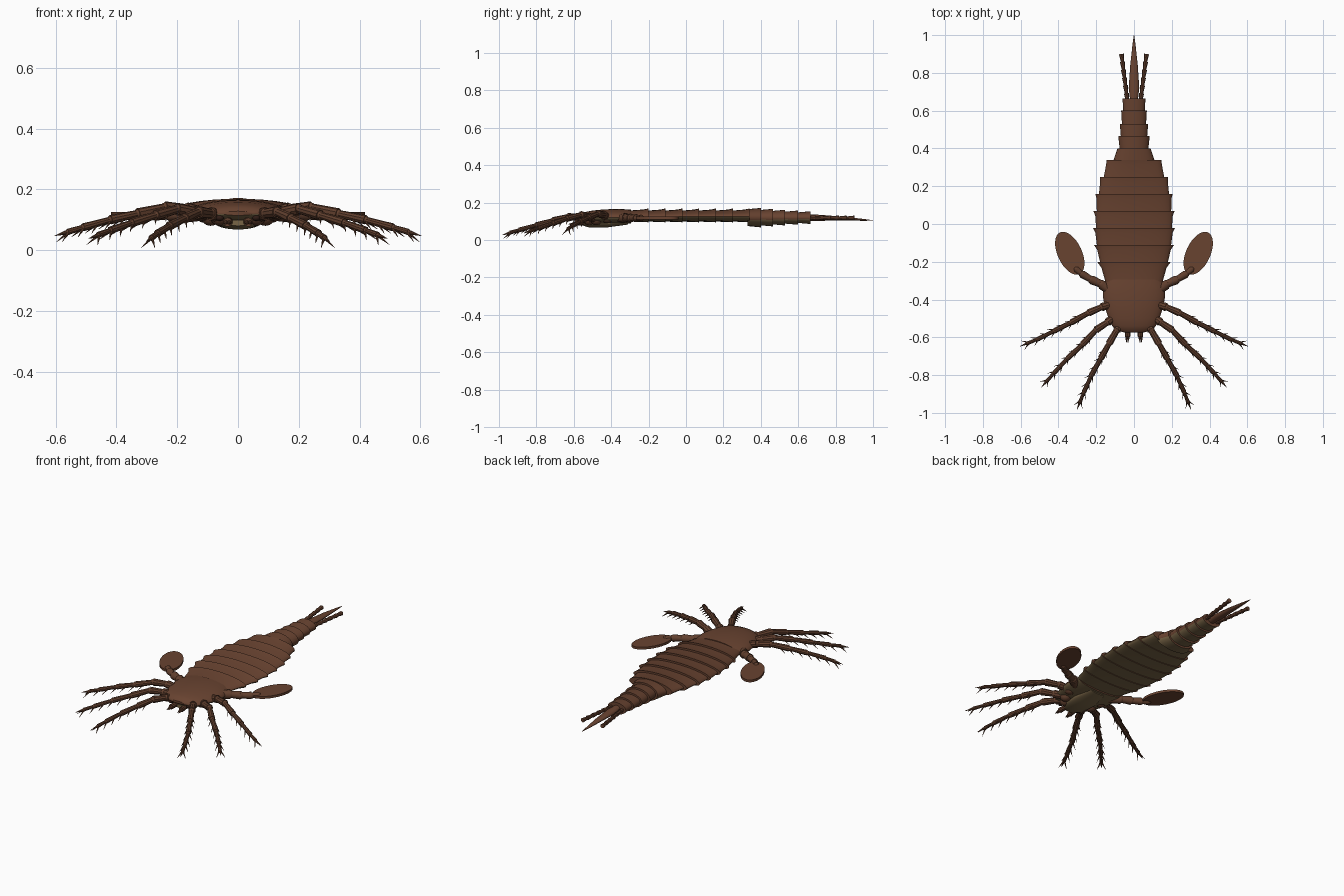
import bpy, bmesh, math
from mathutils import Vector, Matrix

if "Cube" in bpy.data.objects:
    bpy.data.objects.remove(bpy.data.objects["Cube"], do_unlink=True)


def material(name, rgb):
    m = bpy.data.materials.new(name)
    m.use_nodes = True
    m.diffuse_color = (*rgb, 1)
    bsdf = m.node_tree.nodes["Principled BSDF"]
    bsdf.inputs["Base Color"].default_value = (*rgb, 1)
    bsdf.inputs["Roughness"].default_value = 0.7
    return m


BROWN = material("shell brown", (0.14, 0.056, 0.03))
OLIVE = material("belly olive", (0.19, 0.13, 0.062))
LIMB = material("limb brown", (0.12, 0.05, 0.027))
DARK = material("eye dark brown", (0.03, 0.012, 0.008))
parts = []


def finish(name, bm, *mats):
    bmesh.ops.recalc_face_normals(bm, faces=bm.faces)
    mesh = bpy.data.meshes.new(name)
    bm.to_mesh(mesh)
    bm.free()
    for m in mats:
        mesh.materials.append(m)
    ob = bpy.data.objects.new(name, mesh)
    bpy.context.collection.objects.link(ob)
    parts.append(ob)
    return ob


def loft(name, rings, mats=(BROWN, OLIVE), sides=32):
    """Rings are (y, half width, centre z, height above, depth below)."""
    bm = bmesh.new()
    loops = []
    for y, w, z, up, down in rings:
        loop = []
        for i in range(sides):
            a = 2 * math.pi * i / sides
            s = math.sin(a)
            loop.append(bm.verts.new((w * math.cos(a), y, z + s * (up if s > 0 else down))))
        loops.append(loop)
    for a, b in zip(loops, loops[1:]):
        for i in range(sides):
            j = (i + 1) % sides
            bm.faces.new((a[i], a[j], b[j], b[i]))
    bm.faces.new(loops[0])
    bm.faces.new(loops[-1])
    bmesh.ops.recalc_face_normals(bm, faces=bm.faces)
    bm.normal_update()
    if len(mats) > 1:
        for f in bm.faces:
            f.material_index = int(f.normal.z < -0.3)
    return finish(name, bm, *mats)


def rod(bm, a, b, r1, r2, sides=10):
    """Tapered rod between two points."""
    a, b = Vector(a), Vector(b)
    d = b - a
    mat = Matrix.Translation((a + b) / 2) @ d.to_track_quat('Z', 'Y').to_matrix().to_4x4()
    bmesh.ops.create_cone(bm, cap_ends=True, segments=sides, radius1=r1,
                          radius2=r2, depth=d.length, matrix=mat)


def ball(bm, c, size, turn=0):
    mat = Matrix.Translation(c) @ Matrix.Rotation(turn, 4, 'Z') @ Matrix.Diagonal((*size, 1))
    bmesh.ops.create_uvsphere(bm, u_segments=20, v_segments=12, radius=1, matrix=mat)


# Head shield: domed and rounded at the front
head = []
for y, w, up in ((-0.575, 0.05, 0.008), (-0.565, 0.085, 0.02), (-0.54, 0.115, 0.03),
                 (-0.5, 0.135, 0.038), (-0.44, 0.155, 0.044), (-0.38, 0.165, 0.046),
                 (-0.33, 0.16, 0.045), (-0.295, 0.15, 0.043)):
    head.append((y, w, 0.12, up, up * 0.7))
loft("head_shield", head)

# Mouth plate under the head
loft("mouth_plate", [(-0.56, 0.03, 0.09, 0.01, 0.01), (-0.52, 0.065, 0.09, 0.01, 0.022),
                     (-0.42, 0.075, 0.09, 0.01, 0.022), (-0.31, 0.05, 0.095, 0.01, 0.012)], (OLIVE,))

# Overlapping body plates, each flaring towards the rear
back_edges = [(-0.2, 0.195), (-0.11, 0.213), (-0.02, 0.218), (0.07, 0.215),
              (0.16, 0.205), (0.25, 0.18), (0.34, 0.145)]
y0, w0 = -0.31, 0.165
for n, (y1, w1) in enumerate(back_edges, 1):
    wf = w0 - 0.018
    mid = wf + (w1 - wf) * 0.6 - 0.004
    loft(f"body_plate_{n}", [(y0 - 0.012, wf, 0.125, 0.032, 0.026),
                             (y0 + (y1 - y0) * 0.7, mid, 0.126, 0.037, 0.029),
                             (y1, w1, 0.127, 0.042, 0.032)])
    y0, w0 = y1, w1

# Tail rings
tail = [(0.40, 0.112, 0.088, 0.052), (0.465, 0.075, 0.083, 0.047), (0.53, 0.069, 0.075, 0.042),
        (0.6, 0.063, 0.068, 0.038), (0.665, 0.056, 0.061, 0.034)]
for n, (y1, wf, wb, h) in enumerate(tail, 1):
    loft(f"tail_ring_{n}", [(y0 - 0.012, wf, 0.12, h - 0.007, h - 0.007),
                            (y1, wb, 0.12, h, h)], sides=24)
    y0 = y1

# Tail spike
loft("tail_spike", [(0.65, 0.02, 0.12, 0.018, 0.018), (0.72, 0.028, 0.119, 0.016, 0.016),
                    (0.84, 0.02, 0.115, 0.01, 0.01), (0.95, 0.008, 0.108, 0.005, 0.005),
                    (1.0, 0.001, 0.105, 0.001, 0.001)], (BROWN,), 16)

# Leg joints for the left side, from body to tip
legs = {
    "front": [(0.06, -0.52, 0.11), (0.09, -0.56, 0.12), (0.13, -0.63, 0.125),
              (0.175, -0.71, 0.105), (0.225, -0.80, 0.08), (0.265, -0.89, 0.055), (0.285, -0.94, 0.04)],
    "middle": [(0.09, -0.48, 0.11), (0.14, -0.52, 0.125), (0.2, -0.56, 0.135),
               (0.27, -0.635, 0.115), (0.35, -0.71, 0.09), (0.42, -0.785, 0.065), (0.46, -0.83, 0.05)],
    "rear": [(0.11, -0.42, 0.12), (0.17, -0.44, 0.135), (0.24, -0.47, 0.14),
             (0.33, -0.52, 0.12), (0.42, -0.565, 0.1), (0.51, -0.61, 0.075), (0.56, -0.63, 0.06)],
}


def spiny_leg(name, pts, s):
    bm = bmesh.new()
    pts = [Vector((s * x, y, z)) for x, y, z in pts]
    last = len(pts) - 2
    ball(bm, pts[0], (0.032, 0.032, 0.03))
    for i, (a, b) in enumerate(zip(pts, pts[1:])):
        r = 0.023 - 0.0025 * i
        rod(bm, a, b, r * 0.8, r)
        ball(bm, b, (r * 0.8,) * 3)
        if i < 2:
            continue
        # Paired spines leaning forwards and down
        d = (b - a).normalized()
        side = Vector((-d.y, d.x, 0)).normalized()
        for t in ((0.45, 0.95) if i < last else (0.9,)):
            root = a.lerp(b, t)
            for k in (-1, 1):
                v = (d * 0.75 + side * k * 0.5 - Vector((0, 0, 0.5))).normalized()
                rod(bm, root, root + v * 0.055, 0.006, 0.0005, 6)
    # End claw
    end = pts[-1] + (pts[-1] - pts[-2]).normalized() * 0.05
    rod(bm, pts[-1], end, 0.008, 0.0005, 8)
    finish(name, bm, LIMB)


for label, s in (("left", 1), ("right", -1)):
    for name, pts in legs.items():
        spiny_leg(f"{label}_{name}_leg", pts, s)

    # Swimming arm
    bm = bmesh.new()
    arm = [Vector((s * x, y, 0.118)) for x, y in
           ((0.12, -0.36), (0.17, -0.32), (0.225, -0.295), (0.275, -0.265), (0.305, -0.24))]
    for i, (a, b) in enumerate(zip(arm, arm[1:])):
        r = 0.027 - 0.003 * i
        rod(bm, a, b, r * 0.8, r, 12)
        ball(bm, b, (r * 0.85,) * 3)
    finish(f"{label}_swimming_arm", bm, LIMB)

    # Flat oval paddle
    bm = bmesh.new()
    mat = (Matrix.Translation((s * 0.34, -0.155, 0.118)) @ Matrix.Rotation(-s * 0.44, 4, 'Z')
           @ Matrix.Diagonal((0.064, 0.122, 1, 1)))
    bmesh.ops.create_cone(bm, cap_ends=True, segments=32, radius1=1, radius2=1,
                          depth=0.014, matrix=mat)
    finish(f"{label}_paddle", bm, BROWN)

    # Beaded tail feeler
    bm = bmesh.new()
    a, b = Vector((s * 0.035, 0.65, 0.12)), Vector((s * 0.067, 0.9, 0.118))
    for i in range(6):
        rod(bm, a.lerp(b, i / 6), a.lerp(b, (i + 1) / 6), 0.008, 0.013, 8)
    finish(f"{label}_tail_feeler", bm, BROWN)

    # Small mouth claw
    bm = bmesh.new()
    rod(bm, (s * 0.03, -0.53, 0.095), (s * 0.034, -0.595, 0.092), 0.014, 0.015)
    for k in (-1, 1):
        rod(bm, (s * 0.034 + k * 0.006, -0.59, 0.092), (s * 0.036 + k * 0.004, -0.628, 0.085), 0.008, 0.001, 8)
    finish(f"{label}_mouth_claw", bm, LIMB)

    # Eye low on the front rim
    bm = bmesh.new()
    ball(bm, (s * 0.06, -0.56, 0.107), (0.014, 0.012, 0.011))
    finish(f"{label}_eye", bm, DARK)

# Smooth shading with crisp plate edges
bpy.ops.object.select_all(action='DESELECT')
for ob in parts:
    ob.select_set(True)
bpy.context.view_layer.objects.active = parts[0]
bpy.ops.object.shade_smooth_by_angle(angle=math.radians(35))
